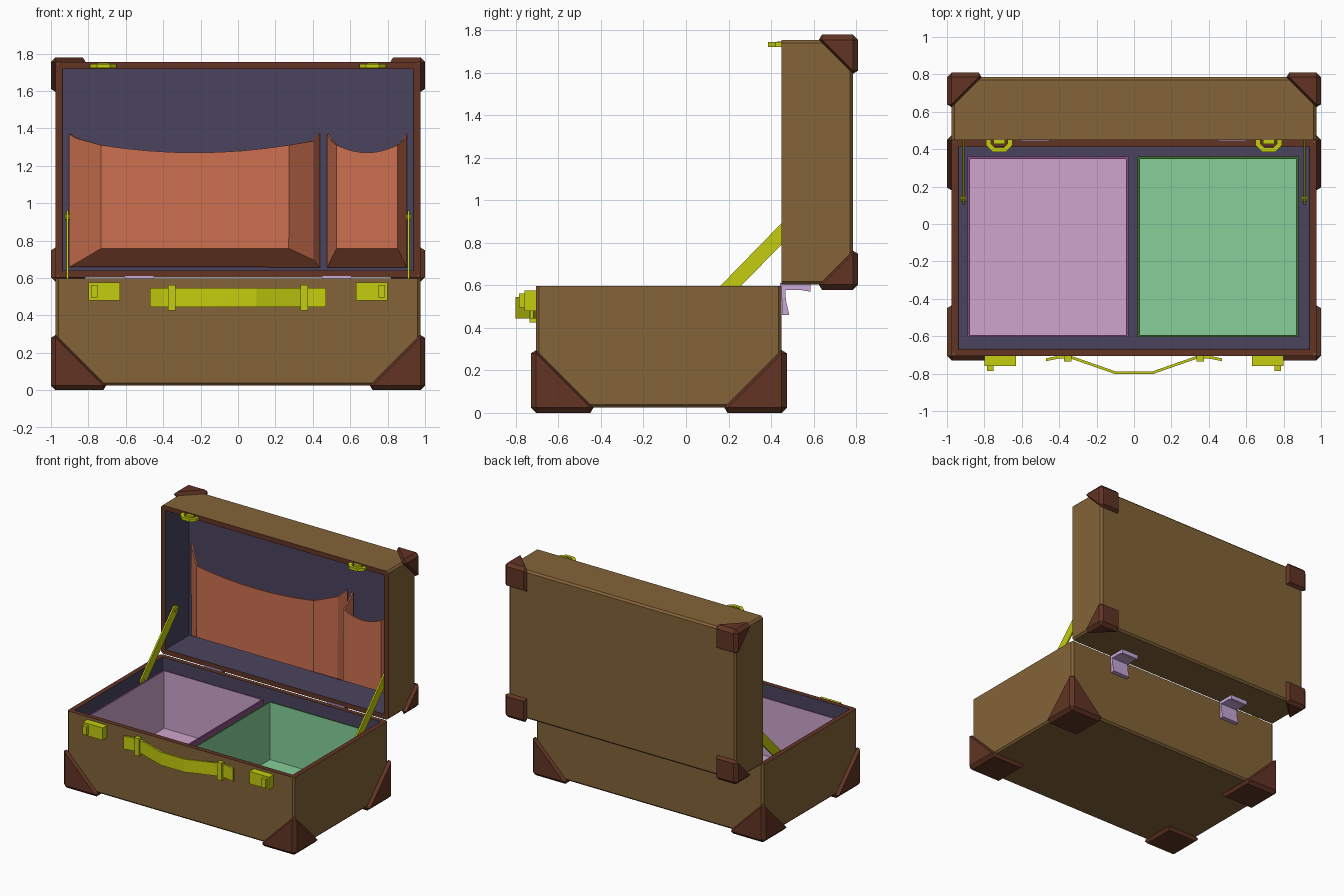
import bpy, bmesh, math
from mathutils import Vector

if "Cube" in bpy.data.objects:
    bpy.data.objects.remove(bpy.data.objects["Cube"])


def mat(name, rgb):
    m = bpy.data.materials.new(name)
    lin = [((c / 255 + 0.055) / 1.055) ** 2.4 if c > 10 else c / 255 / 12.92 for c in rgb]
    m.diffuse_color = (*lin, 1)
    m.use_nodes = True
    m.node_tree.nodes["Principled BSDF"].inputs["Base Color"].default_value = m.diffuse_color
    return m


TAN = mat("tan hide", (131, 99, 55))
BROWN = mat("dark brown leather", (97, 52, 36))
NAVY = mat("navy lining", (74, 68, 94))
ORANGE = mat("orange pocket", (206, 113, 81))
PINK = mat("pink tray", (205, 165, 205))
PLUM = mat("plum tray edge", (134, 78, 134))
GREEN = mat("green tray", (134, 208, 154))
DKGREEN = mat("dark green tray edge", (60, 114, 42))
BRASS = mat("yellow brass", (196, 205, 14))
LILAC = mat("lilac hinge", (200, 168, 216))


def finish(name, bm, mats, mirror=False):
    bmesh.ops.recalc_face_normals(bm, faces=bm.faces)
    me = bpy.data.meshes.new(name)
    bm.to_mesh(me)
    bm.free()
    for m in mats:
        me.materials.append(m)
    ob = bpy.data.objects.new(name, me)
    bpy.context.collection.objects.link(ob)
    if mirror:
        ob.modifiers.new("mirror", 'MIRROR').use_axis = (True, False, False)
    return ob


def shell(name, lo, hi, d, wall, depth, mats, bevel=0.0):
    """Box open towards d; mats = outside, rim, inside."""
    bm = bmesh.new()
    bmesh.ops.create_cube(bm, size=1)
    for v in bm.verts:
        v.co = [lo[i] if v.co[i] < 0 else hi[i] for i in range(3)]
    bm.normal_update()
    d = Vector(d)
    f = max(bm.faces, key=lambda q: q.normal.dot(d))
    for q in bmesh.ops.inset_individual(bm, faces=[f], thickness=wall)["faces"]:
        q.material_index = 1
    bm.normal_update()
    for q in bmesh.ops.inset_individual(bm, faces=[f], thickness=0.001, depth=-depth)["faces"]:
        q.material_index = 2
    f.material_index = 2
    if bevel:
        es = [e for e in bm.edges if all(q.material_index == 0 for q in e.link_faces)]
        bmesh.ops.bevel(bm, geom=es, offset=bevel, segments=1, affect='EDGES')
    return finish(name, bm, mats)


def prism(name, pts, axis, lo, hi, m, mirror=True):
    """Extrude a 2D outline along an axis (0 = x with yz outline, 2 = z with xy outline)."""
    bm = bmesh.new()
    a, b = ([Vector((h, *p) if axis == 0 else (*p, h)) for p in pts] for h in (lo, hi))
    va = [bm.verts.new(p) for p in a]
    vb = [bm.verts.new(p) for p in b]
    bm.faces.new(va)
    bm.faces.new(vb[::-1])
    n = len(pts)
    for i in range(n):
        j = (i + 1) % n
        bm.faces.new((va[i], vb[i], vb[j], va[j]))
    return finish(name, bm, [m], mirror)


def box(name, x, y, z, m, mirror=True):
    return prism(name, [(x[0], y[0]), (x[1], y[0]), (x[1], y[1]), (x[0], y[1])], 2, *z, m, mirror)


# Case halves and trays
X, Y0, Y1, Y2 = 0.975, -0.705, 0.45, 0.785
ZB, ZT, LB, LT = 0.025, 0.597, 0.603, 1.755
shell("base_case", (-X, Y0, ZB), (X, Y1, ZT), (0, 0, 1), 0.053, 0.535, (TAN, BROWN, NAVY), 0.014)
shell("lid_case", (-X, Y1, LB), (X, Y2, LT), (0, -1, 0), 0.053, 0.29, (TAN, BROWN, NAVY), 0.014)
shell("left_tray", (-0.89, -0.605, 0.063), (-0.03, 0.36, 0.53), (0, 0, 1), 0.017, 0.445, (PLUM, PLUM, PINK))
shell("right_tray", (0.02, -0.605, 0.063), (0.88, 0.36, 0.53), (0, 0, 1), 0.017, 0.445, (DKGREEN, DKGREEN, GREEN))


# Corner guards: three thin plates per corner, the one on the main axis is square
def guards(name, corners, main, L, t=0.025):
    bm = bmesh.new()
    s = L - 0.015
    for c, inward in corners:
        for k in range(3):
            pts = [(0, 0, -t), (s, 0, -t), (0, s, -t), (-t, 0, 0), (0, -t, 0),
                   (-t, s, 0), (s, -t, 0), (L, 0, 0), (0, L, 0)]
            if k == main:
                pts += [(s, s, -t), (L, L, 0)]
            vs = []
            for a, b, h in pts:
                p = [0, 0, 0]
                p[(k + 1) % 3], p[(k + 2) % 3], p[k] = a, b, h
                vs.append(bm.verts.new([c[i] + inward[i] * p[i] for i in range(3)]))
            bmesh.ops.convex_hull(bm, input=vs)
    bmesh.ops.delete(bm, geom=[v for v in bm.verts if not v.link_faces], context='VERTS')
    return finish(name, bm, [BROWN], True)


guards("base_corner_guards", [((X, Y0, ZB), (-1, 1, 1)), ((X, Y1, ZB), (-1, -1, 1))], 2, 0.27)
guards("lid_corner_guards", [((X, Y2, LB), (-1, -1, 1)), ((X, Y2, LT), (-1, -1, -1))], 1, 0.16)


# Lid pockets: sheets bulging forward with a sagging top edge
def pocket(name, left, right):
    """left / right: (x, y) outline points at either side of the flat front."""
    x0, x1 = left[-1][0], right[0][0]
    n = 8
    cols = [(x, y, 1.31 + 0.06 * ((y - 0.54) / 0.18) ** 2) for x, y in left[:-1]]
    for i in range(n + 1):
        u = 2 * i / n - 1
        cols.append((x0 + (x1 - x0) * i / n, 0.54, 1.27 + 0.04 * u * u))
    cols += [(x, y, 1.31 + 0.06 * ((y - 0.54) / 0.18) ** 2) for x, y in right[1:]]
    bm = bmesh.new()
    top = [bm.verts.new(c) for c in cols]
    bot = [bm.verts.new((x, y, 0.66 + (0.72 - y) * 0.1 / 0.18)) for x, y, z in cols]
    for i in range(len(cols) - 1):
        bm.faces.new((top[i], bot[i], bot[i + 1], top[i + 1]))
    bm.faces.new(bot)
    ob = finish(name, bm, [ORANGE])
    sol = ob.modifiers.new("thickness", 'SOLIDIFY')
    sol.thickness, sol.offset = 0.01, 0
    return ob


pocket("wide_pocket", [(-0.9, 0.72), (-0.865, 0.683), (-0.73, 0.54)], [(0.27, 0.54), (0.40, 0.65), (0.435, 0.72)])
pocket("narrow_pocket", [(0.48, 0.72), (0.495, 0.666), (0.53, 0.54)], [(0.85, 0.54), (0.885, 0.666), (0.90, 0.72)])

# Handle strap and its mounts
path = [(0.47, -0.727), (0.40, -0.713), (0.34, -0.713), (0.15, -0.779), (0.10, -0.797)]
path += [(-x, y) for x, y in path[::-1]]
prism("handle", [(x, y - 0.006) for x, y in path] + [(x, y + 0.009) for x, y in path[::-1]],
      2, 0.445, 0.545, BRASS, False)
box("handle_mounts", (0.335, 0.375), (-0.736, -0.70), (0.425, 0.562), BRASS)

# Front latches
box("latches", (0.63, 0.80), (-0.76, -0.70), (0.48, 0.576), BRASS)
box("latch_buttons", (0.75, 0.785), (-0.785, -0.755), (0.495, 0.562), BRASS)

# Catch loops on the lid rim
prism("lid_catch_loops", [(0.79, 0.46), (0.79, 0.42), (0.755, 0.385), (0.685, 0.385), (0.65, 0.42), (0.65, 0.46),
                          (0.675, 0.46), (0.675, 0.43), (0.697, 0.408), (0.743, 0.408), (0.765, 0.43), (0.765, 0.46)],
      2, 1.722, 1.744, BRASS)
box("lid_catch_blocks", (0.69, 0.75), (0.428, 0.46), (1.720, 1.748), BRASS)

# Hinges behind the base and under the lid
prism("hinges", [(0.443, 0.598), (0.443, 0.610), (0.455, 0.610), (0.585, 0.604), (0.585, 0.570), (0.54, 0.578),
                 (0.467, 0.578), (0.470, 0.53), (0.486, 0.46), (0.452, 0.46), (0.449, 0.598)],
      0, 0.453, 0.603, LILAC)


# Lid stays: slanted bars with rounded ends and pivots
def stay_outline(p, q, r, n=5):
    ang = math.atan2(q[1] - p[1], q[0] - p[0])
    pts = []
    for c, start in ((q, ang - math.pi / 2), (p, ang + math.pi / 2)):
        pts += [(c[0] + r * math.cos(start + math.pi * i / n), c[1] + r * math.sin(start + math.pi * i / n))
                for i in range(n + 1)]
    return pts


prism("lid_stays", stay_outline((0.135, 0.52), (0.53, 0.925), 0.035), 0, 0.906, 0.918, BRASS)
for nm, c in (("lower_stay_pivots", (0.135, 0.52)), ("upper_stay_pivots", (0.53, 0.925))):
    prism(nm, [(c[0] + 0.016 * math.cos(math.pi * i / 4), c[1] + 0.016 * math.sin(math.pi * i / 4)) for i in range(8)],
          0, 0.898, 0.925, BRASS)
